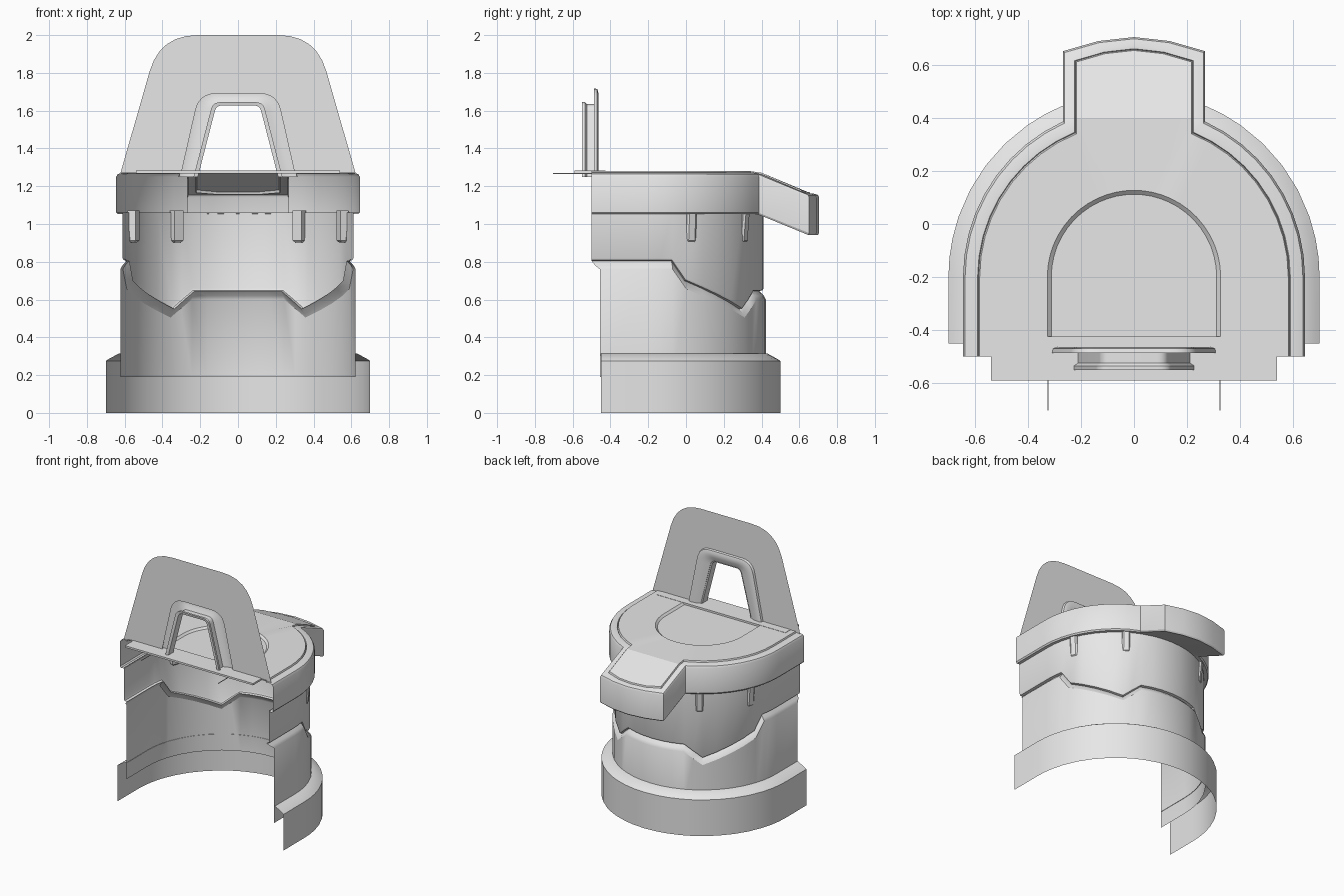
import bpy, bmesh
from math import sin, cos, acos, radians, degrees
from mathutils import Matrix, Vector

if "Cube" in bpy.data.objects:
    bpy.data.objects.remove(bpy.data.objects["Cube"])

grey = bpy.data.materials.new("light_grey")
grey.use_nodes = True
grey.diffuse_color = (0.8, 0.8, 0.8, 1)
grey.node_tree.nodes["Principled BSDF"].inputs["Base Color"].default_value = (0.8, 0.8, 0.8, 1)

CY = -0.2            # centre of the rounded back
LID_R = 0.645


def finish(name, bm):
    """Turn a bmesh into a shaded object."""
    bmesh.ops.remove_doubles(bm, verts=bm.verts, dist=0.0005)
    bmesh.ops.recalc_face_normals(bm, faces=bm.faces)
    mesh = bpy.data.meshes.new(name)
    bm.to_mesh(mesh)
    bm.free()
    mesh.materials.append(grey)
    ob = bpy.data.objects.new(name, mesh)
    bpy.context.collection.objects.link(ob)
    bpy.ops.object.select_all(action='DESELECT')
    ob.select_set(True)
    bpy.context.view_layer.objects.active = ob
    bpy.ops.object.shade_smooth_by_angle(angle=radians(30))
    return ob


def skin(bm, rings):
    """Bridge open rings of equal length with quads."""
    rows = [[bm.verts.new(p) for p in ring] for ring in rings]
    for a, b in zip(rows, rows[1:]):
        for i in range(len(a) - 1):
            bm.faces.new((a[i], a[i + 1], b[i + 1], b[i]))


def loft(name, rings):
    bm = bmesh.new()
    skin(bm, rings)
    return finish(name, bm)


def mirrored(half):
    """Complete a half path that ends on x = 0."""
    return half + [Vector((-p.x, p.y, p.z)) for p in reversed(half[:-1])]


def box(name, x0, x1, y0, y1, z0, z1):
    bm = bmesh.new()
    size = Matrix.Diagonal((x1 - x0, y1 - y0, z1 - z0, 1))
    mid = Matrix.Translation(((x0 + x1) / 2, (y0 + y1) / 2, (z0 + z1) / 2))
    bmesh.ops.create_cube(bm, size=1, matrix=mid @ size)
    return finish(name, bm)


# Drum rings: straight sides with a round back
ANGLES = [0, 6, 12, 19, 28, 37, 46, 55, 61, 67, 75, 82, 90]
ZIGZAG = [(0, 0.805), (12, 0.805), (19, 0.70), (55, 0.55), (67, 0.645), (90, 0.645)]


def zigzag(angle):
    for (a, za), (b, zb) in zip(ZIGZAG, ZIGZAG[1:]):
        if angle <= b:
            return za + (zb - za) * (angle - a) / (b - a)


def drum_ring(r, front, z, wavy=False):
    height = lambda a: z + zigzag(a) if wavy else z
    half = [Vector((r, front, height(0)))]
    half += [Vector((r * cos(radians(a)), CY + r * sin(radians(a)), height(a))) for a in ANGLES]
    return mirrored(half)


loft("base_skirt", [drum_ring(0.70, -0.45, 0), drum_ring(0.70, -0.45, 0.275),
                    drum_ring(0.685, -0.45, 0.285), drum_ring(0.63, -0.45, 0.315),
                    drum_ring(0.62, -0.45, 0.315)])
loft("lower_drum", [drum_ring(0.623, -0.455, 0.19), drum_ring(0.623, -0.455, -0.045, True),
                    drum_ring(0.612, -0.48, -0.025, True), drum_ring(0.588, -0.5, 0, True)])
loft("upper_drum", [drum_ring(0.588, -0.5, 0, True), drum_ring(0.606, -0.5, 0.004, True),
                    drum_ring(0.611, -0.5, 0.015, True), drum_ring(0.611, -0.5, 1.06)])

# Clips hanging under the lid
for side, label in ((1, "left"), (-1, "right")):
    for place, angle in (("side", 22), ("rear", 57)):
        bm = bmesh.new()
        bmesh.ops.create_cube(bm, size=1, matrix=Matrix.Diagonal((0.055, 0.055, 0.17, 1)))
        for v in bm.verts:
            if v.co.z < 0 and v.co.x > 0:
                v.co.x -= 0.015
        edges = [e for e in bm.edges if min(v.co.x for v in e.verts) > 0
                 or max(v.co.z for v in e.verts) < 0]
        bmesh.ops.bevel(bm, geom=edges, offset=0.01, segments=1, affect='EDGES')
        t = radians(angle if side > 0 else 180 - angle)
        bm.transform(Matrix.Translation((0.602 * cos(t), CY + 0.602 * sin(t), 0.987))
                     @ Matrix.Rotation(t, 4, 'Z'))
        finish(f"{label}_{place}_clip", bm)


# Lid with a drooping rear spout
def droop(x, y, z):
    return Vector((x, y, z - 0.43 * min(max(0, y - 0.38), 0.256)))


STEPS = 9


def lid_ring(r, z, front=-0.5):
    inset = LID_R - r
    w = 0.268 - 0.8 * inset
    join = acos(w / r)
    half = [droop(r, front, z)]
    for i in range(STEPS + 1):
        t = join * i / STEPS
        half.append(droop(r * cos(t), CY + r * sin(t), z))
    corner, back = 0.652 - 0.65 * inset, 0.705 - 0.8 * inset
    half += [droop(w, 0.40, z), droop(w, corner, z),
             droop(w / 2, corner + 0.72 * (back - corner), z), droop(0, back, z)]
    return mirrored(half)


def arch_ring(r, z, front, join=65.4):
    """Round ring with the same point count as a lid ring."""
    turns = [join * i / STEPS for i in range(STEPS + 1)]
    turns += [join + (90 - join) * k / 4 for k in range(1, 5)]
    half = [Vector((r, front, z))]
    half += [Vector((r * cos(radians(t)), CY + r * sin(radians(t)), z)) for t in turns]
    return mirrored(half)


loft("lid_rim", [arch_ring(0.609, 1.055, -0.5), lid_ring(0.637, 1.052), lid_ring(LID_R, 1.062),
                 lid_ring(LID_R, 1.25), lid_ring(0.637, 1.264), lid_ring(0.605, 1.272),
                 lid_ring(0.59, 1.272), lid_ring(0.587, 1.266), lid_ring(0.582, 1.28)])

# Lid top: plate around an arched recess, plus the spout top
inner = lid_ring(0.582, 1.28)
first = STEPS + 2                       # index where the spout leaves the round part
last = len(inner) - 1 - first
edge = list(inner)
w = inner[first].x
for k in range(first, last + 1):
    f = (k - first) / (last - first)
    edge[k] = Vector((w - 2 * w * f, inner[first].y, inner[first].z))
bm = bmesh.new()
skin(bm, [edge, arch_ring(0.327, 1.28, -0.5), arch_ring(0.312, 1.266, -0.5)])
bm.faces.new([bm.verts.new(p) for p in arch_ring(0.312, 1.266, -0.5)])
bm.faces.new([bm.verts.new(p) for p in inner[first:last + 1]])
finish("lid_top", bm)


# Upright panel with a framed opening
def trapezoid(y, bottom, corner, top, radius, z0=1.25):
    """Arched trapezoid path, open at the bottom, with rounded corners."""
    c = Vector((corner, y, top))
    foot = Vector((bottom, y, z0))
    start = c + (foot - c).normalized() * radius
    end = c - Vector((radius, 0, 0))
    half = [foot]
    for i in range(7):
        t = i / 6
        half.append(start * (1 - t) ** 2 + c * 2 * t * (1 - t) + end * t * t)
    return mirrored(half + [Vector((0, y, top))])


PANEL_Y = -0.487
loft("upright_panel", [trapezoid(PANEL_Y, 0.622, 0.413, 2.0, 0.2, 1.27),
                       trapezoid(PANEL_Y, 0.30, 0.205, 1.69, 0.09, 1.27)])
loft("opening_frame", [trapezoid(PANEL_Y, 0.315, 0.222, 1.718, 0.09),
                       trapezoid(-0.470, 0.312, 0.218, 1.715, 0.09),
                       trapezoid(-0.464, 0.295, 0.202, 1.695, 0.08),
                       trapezoid(-0.470, 0.25, 0.155, 1.665, 0.06),
                       trapezoid(PANEL_Y, 0.212, 0.115, 1.627, 0.03),
                       trapezoid(-0.547, 0.212, 0.115, 1.627, 0.03),
                       trapezoid(-0.551, 0.235, 0.133, 1.645, 0.04),
                       trapezoid(-0.535, 0.235, 0.133, 1.645, 0.04),
                       trapezoid(-0.525, 0.22, 0.122, 1.634, 0.035),
                       trapezoid(-0.480, 0.22, 0.122, 1.634, 0.035)])

# Hinge strip under the panel and its two thin pins
box("hinge_strip", -0.54, 0.54, -0.59, -0.425, 1.268, 1.282)
for side, label in ((1, "left"), (-1, "right")):
    box(f"{label}_pin", side * 0.325 - 0.002, side * 0.325 + 0.002, -0.703, -0.48, 1.266, 1.27)
